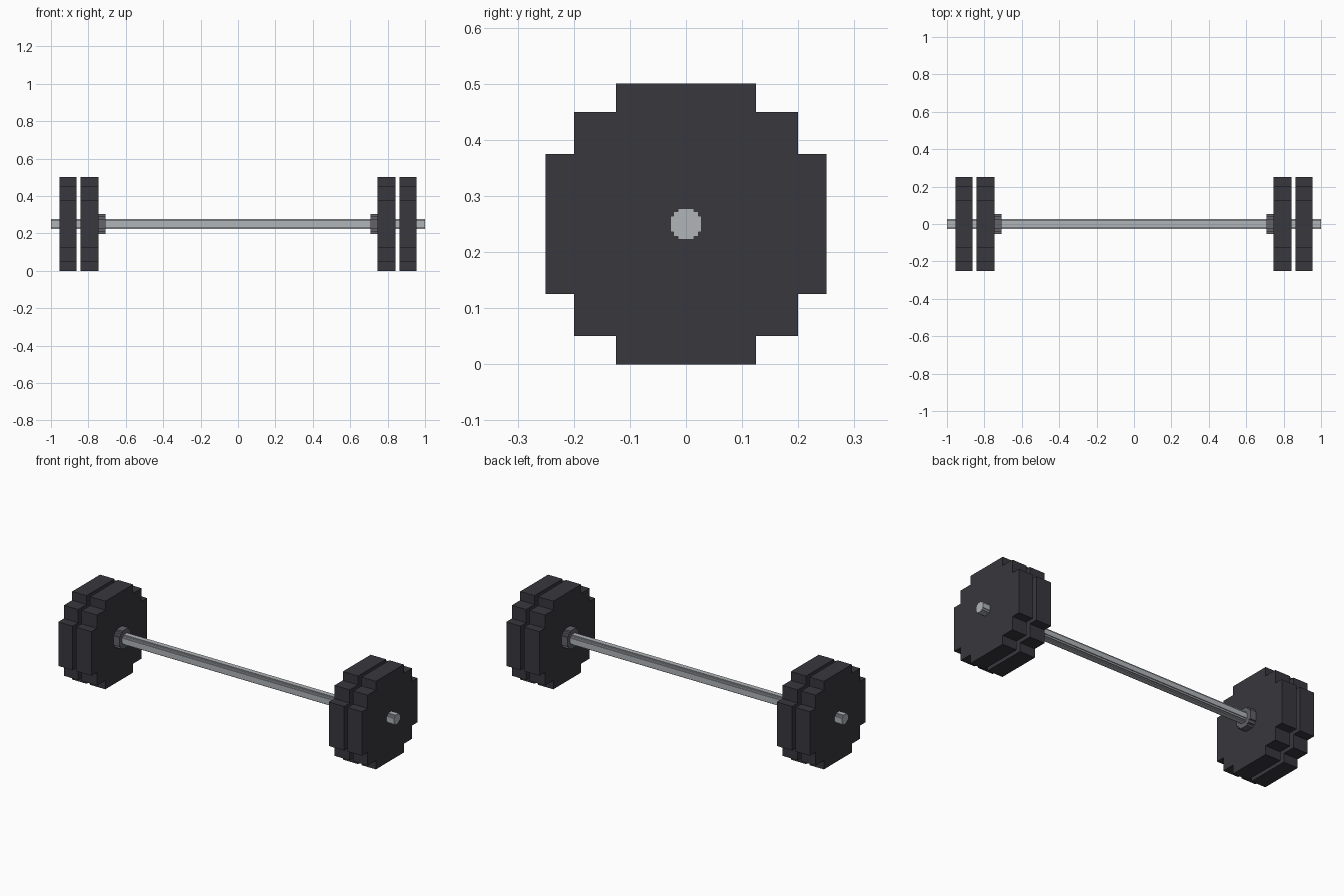
import bpy
import bmesh

if "Cube" in bpy.data.objects:
    bpy.data.objects.remove(bpy.data.objects["Cube"])


def material(name, srgb):
    mat = bpy.data.materials.new(name)
    linear = [((c / 255 + 0.055) / 1.055) ** 2.4 for c in srgb]
    mat.diffuse_color = (*linear, 1)
    mat.use_nodes = True
    mat.node_tree.nodes["Principled BSDF"].inputs["Base Color"].default_value = mat.diffuse_color
    return mat


IRON = material("dark iron", (56, 55, 61))
STEEL = material("light steel", (176, 181, 184))
COLLAR = material("grey steel", (98, 98, 105))
CENTRE_Z = 0.25


def stepped_disc(name, x0, x1, radius, mat):
    """Blocky round disc extruded along x, with two stair steps per corner."""
    a, b, c = radius * 0.5, radius * 0.8, radius
    corner = [(c, a), (b, a), (b, b), (a, b), (a, c)]
    outline = []
    for _ in range(4):
        outline += corner
        corner = [(-z, y) for y, z in corner]  # quarter turn
    bm = bmesh.new()
    face = bm.faces.new([bm.verts.new((x0, y, CENTRE_Z + z)) for y, z in outline])
    ext = bmesh.ops.extrude_face_region(bm, geom=[face])
    moved = [v for v in ext["geom"] if isinstance(v, bmesh.types.BMVert)]
    bmesh.ops.translate(bm, verts=moved, vec=(x1 - x0, 0, 0))
    bmesh.ops.recalc_face_normals(bm, faces=bm.faces)
    mesh = bpy.data.meshes.new(name)
    bm.to_mesh(mesh)
    bm.free()
    mesh.materials.append(mat)
    obj = bpy.data.objects.new(name, mesh)
    bpy.context.collection.objects.link(obj)
    return obj


# Long bar
stepped_disc("bar", -1, 1, 0.028, STEEL)

# Collar and two weight plates at each end
for side, sign in (("left", -1), ("right", 1)):
    for part, inner, outer, radius, mat in (
        ("collar", 0.708, 0.746, 0.053, COLLAR),
        ("inner_plate", 0.746, 0.842, 0.25, IRON),
        ("outer_plate", 0.864, 0.954, 0.25, IRON),
    ):
        x0, x1 = sorted((sign * inner, sign * outer))
        stepped_disc(f"{side}_{part}", x0, x1, radius, mat)
